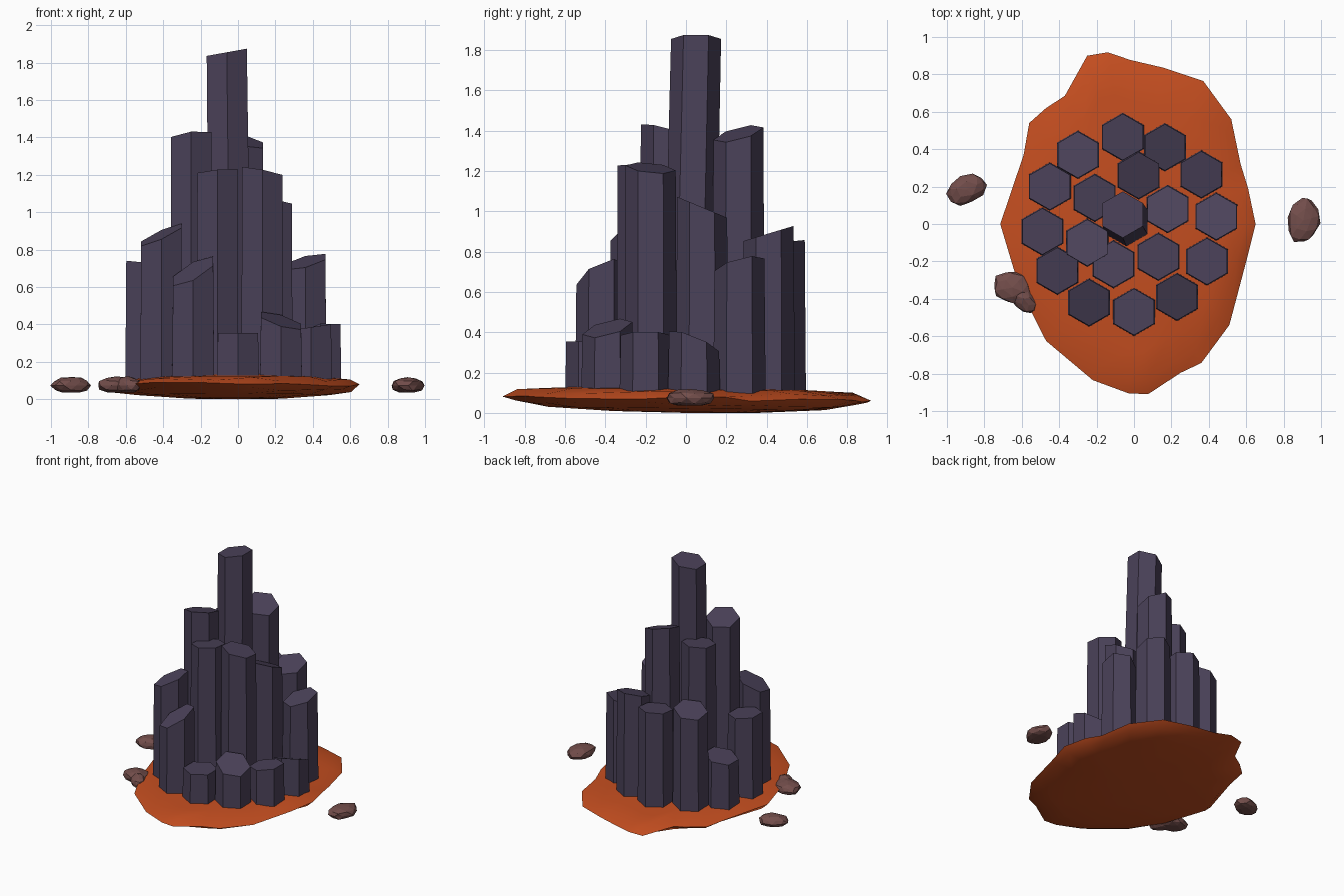
import bpy, bmesh, math, random
from mathutils import Vector, Matrix

if "Cube" in bpy.data.objects:
    bpy.data.objects.remove(bpy.data.objects["Cube"])

random.seed(4)


def material(name, rgb):
    m = bpy.data.materials.new(name)
    m.diffuse_color = (*rgb, 1)
    m.use_nodes = True
    m.node_tree.nodes["Principled BSDF"].inputs["Base Color"].default_value = m.diffuse_color
    return m


BASALT = material("basalt", (0.07, 0.054, 0.10))
EARTH = material("red_earth", (0.55, 0.075, 0.014))
STONE = material("stone", (0.17, 0.075, 0.07))


def finish(bm, name, mat):
    bmesh.ops.recalc_face_normals(bm, faces=bm.faces)
    me = bpy.data.meshes.new(name)
    bm.to_mesh(me)
    bm.free()
    me.materials.append(mat)
    ob = bpy.data.objects.new(name, me)
    bpy.context.collection.objects.link(ob)
    return ob


# hexagonal column: slanted top, slight taper, small lean
def column(name, x, y, h, sx, sy, lean=(0, 0)):
    bm = bmesh.new()
    low, top = [], []
    for i in range(6):
        a = math.radians(30 + 60 * i)
        dx, dy = math.cos(a), math.sin(a)
        low.append(bm.verts.new((x - lean[0] + 0.13 * dx, y - lean[1] + 0.13 * dy, 0.07)))
        dx, dy = 0.124 * dx, 0.124 * dy
        top.append(bm.verts.new((x + dx, y + dy, h + sx * dx + sy * dy)))
    bm.faces.new(low[::-1])
    bm.faces.new(top)
    for i in range(6):
        j = (i + 1) % 6
        bm.faces.new((low[i], low[j], top[j], top[i]))
    finish(bm, name, BASALT)


# centre x, y, height, top slope in x and y
CENTRE = [(-0.06, 0.05, 1.855, 0.18, 0.0)]
INNER = [(0.025, 0.26, 1.385, -0.25, 0.25), (-0.21, 0.14, 1.28, 0, 0.1),
         (-0.25, -0.10, 1.40, 0.12, -0.25), (-0.11, -0.215, 1.215, 0.1, -0.1),
         (0.13, -0.175, 1.215, -0.2, -0.1), (0.18, 0.08, 1.02, 0, -0.42)]
OUTER = [(-0.06, 0.465, 0.845, 0, 0.1), (0.165, 0.41, 0.89, 0, 0.3),
         (0.36, 0.265, 0.735, 0.25, 0.25), (0.44, 0.04, 0.355, 0.2, -0.4),
         (0.39, -0.20, 0.385, 0.15, 0), (0.23, -0.39, 0.42, -0.3, 0.25),
         (0.0, -0.47, 0.355, 0, 0), (-0.24, -0.42, 0.685, 0.5, 0.4),
         (-0.41, -0.25, 0.88, 0.45, 0.2), (-0.49, -0.04, 0.73, -0.1, 0),
         (-0.45, 0.20, 0.47, 0.2, 0), (-0.30, 0.37, 0.86, 0.2, -0.15)]
for c in CENTRE:
    column("centre_column", *c, lean=(-0.02, 0.04))
for i, c in enumerate(INNER):
    column(f"inner_column_{i + 1}", *c)
for i, c in enumerate(OUTER):
    column(f"outer_column_{i + 1}", *c)

# earth mound: irregular outline swept through a lens profile
OUTLINE = [(0.65, 0), (0.61, 0.19), (0.57, 0.32), (0.52, 0.56), (0.37, 0.765),
           (0.16, 0.835), (-0.02, 0.877), (-0.14, 0.918), (-0.25, 0.9),
           (-0.37, 0.685), (-0.47, 0.62), (-0.56, 0.54), (-0.59, 0.37),
           (-0.715, 0), (-0.61, -0.35), (-0.47, -0.625), (-0.22, -0.835),
           (-0.03, -0.905), (0.075, -0.91), (0.25, -0.795), (0.36, -0.743),
           (0.51, -0.54), (0.60, -0.2)]
PROFILE = [(0.4, 0.005), (0.75, 0.022), (0.93, 0.045), (1, 0.072),
           (0.92, 0.098), (0.75, 0.116), (0.4, 0.13)]
bm = bmesh.new()
rings = []
for s, z in PROFILE:
    ring = []
    for x, y in OUTLINE:
        dz = random.uniform(-0.012, 0.012) if s > 0.9 else 0
        ring.append(bm.verts.new((x * s, y * s, z + dz - 0.012 * y * s)))
    rings.append(ring)
n = len(OUTLINE)
for a, b in zip(rings, rings[1:]):
    for i in range(n):
        j = (i + 1) % n
        bm.faces.new((a[i], a[j], b[j], b[i]))
for ring, z in ((rings[0], 0.0), (rings[-1], 0.132)):
    hub = bm.verts.new((0, 0, z))
    for i in range(n):
        bm.faces.new((ring[i], ring[(i + 1) % n], hub))
mound = finish(bm, "earth_mound", EARTH)
bpy.context.view_layer.objects.active = mound
mound.select_set(True)
bpy.ops.object.shade_smooth_by_angle(angle=math.radians(30))


# loose stones: faceted squashed balls with flattened undersides
def stone(name, x, y, rx, ry, turn):
    bm = bmesh.new()
    bmesh.ops.create_icosphere(bm, subdivisions=2, radius=1)
    spin = Matrix.Rotation(math.radians(turn), 3, 'Z')
    for v in bm.verts:
        p = v.co * random.uniform(0.9, 1.04)
        p = spin @ Vector((p.x * rx, p.y * ry, p.z * 0.05))
        v.co = (p.x + x, p.y + y, max(p.z + 0.073, 0.037))
    finish(bm, name, STONE)


stone("stone_right", 0.905, 0.02, 0.128, 0.09, 80)
stone("stone_left", -0.895, 0.185, 0.112, 0.078, 25)
stone("stone_front_left", -0.65, -0.34, 0.11, 0.088, -20)
stone("stone_front_left_chip", -0.59, -0.40, 0.09, 0.06, -50)
